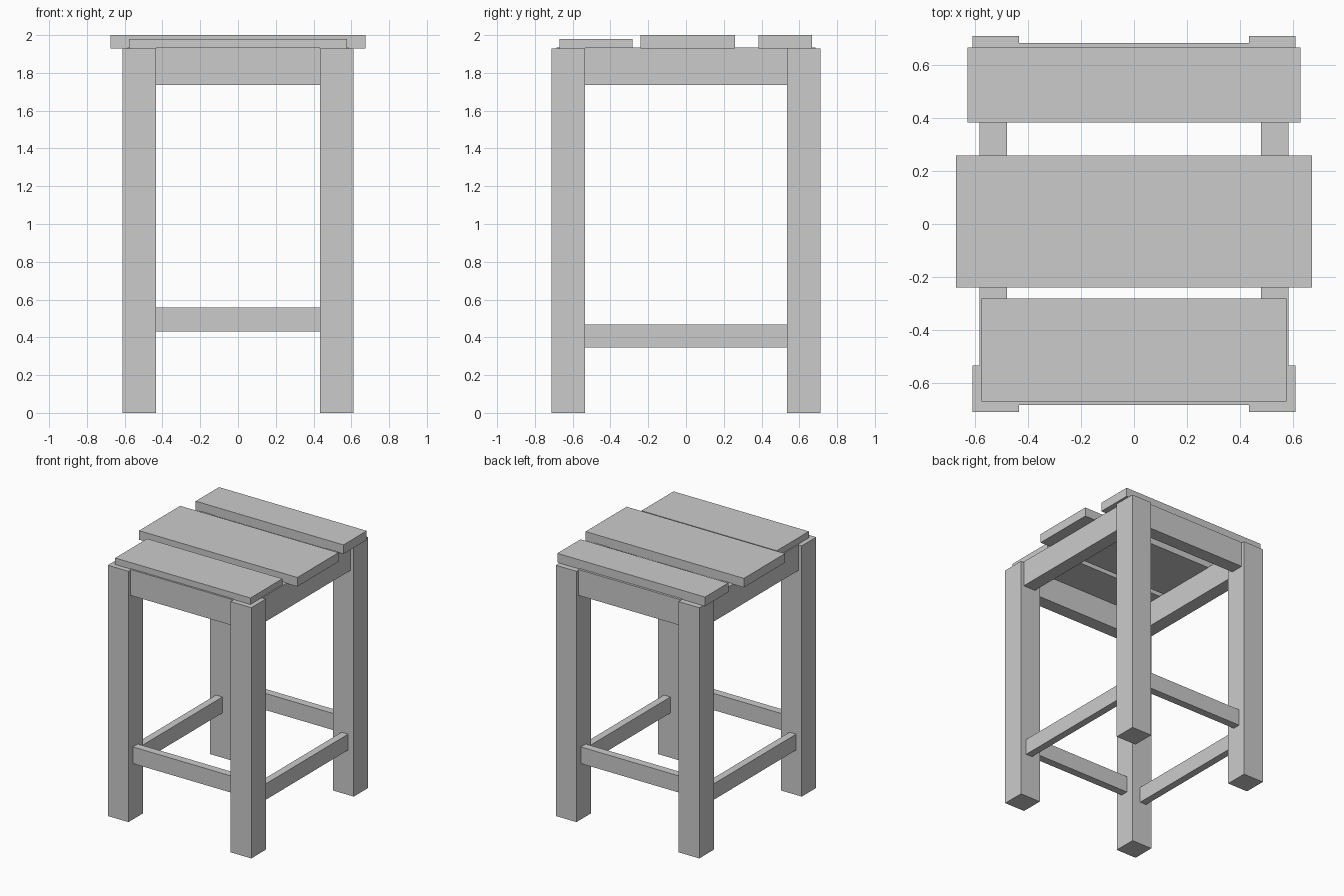
import bpy

if "Cube" in bpy.data.objects:
    bpy.data.objects.remove(bpy.data.objects["Cube"])


def box(name, x, y, z):
    """Box from (min, max) ranges on each axis."""
    verts = [(a, b, c) for c in z for a, b in
             ((x[0], y[0]), (x[1], y[0]), (x[1], y[1]), (x[0], y[1]))]
    faces = [(3, 2, 1, 0), (4, 5, 6, 7), (0, 1, 5, 4),
             (1, 2, 6, 5), (2, 3, 7, 6), (3, 0, 4, 7)]
    mesh = bpy.data.meshes.new(name)
    mesh.from_pydata(verts, [], faces)
    obj = bpy.data.objects.new(name, mesh)
    bpy.context.collection.objects.link(obj)
    return obj


def span(sign, inner, outer):
    """Range between two distances on one side of the centre."""
    return tuple(sorted((sign * inner, sign * outer)))


LEG_X, LEG_Y = (0.435, 0.611), (0.535, 0.711)
LEG_TOP = 1.93

# Four square legs
for sy, depth in ((-1, "front"), (1, "back")):
    for sx, side in ((-1, "left"), (1, "right")):
        box(f"{depth}_{side}_leg", span(sx, *LEG_X), span(sy, *LEG_Y), (0, LEG_TOP))

# Front and back aprons and foot rails
for s, name in ((-1, "front"), (1, "back")):
    x = (-LEG_X[0], LEG_X[0])
    box(f"{name}_apron", x, span(s, 0.58, 0.685), (1.735, 1.934))
    box(f"{name}_foot_rail", x, span(s, 0.597, 0.657), (0.43, 0.558))

# Side aprons and foot rails, set slightly lower
for s, name in ((-1, "left"), (1, "right")):
    y = (-LEG_Y[0], LEG_Y[0])
    box(f"{name}_apron", span(s, 0.48, 0.585), y, (1.735, 1.934))
    box(f"{name}_foot_rail", span(s, 0.507, 0.563), y, (0.345, 0.468))

# Three uneven seat slats
box("front_seat_slat", (-0.576, 0.576), (-0.671, -0.282), (LEG_TOP, 1.98))
box("middle_seat_slat", (-0.674, 0.674), (-0.241, 0.259), (LEG_TOP, 2.0))
box("back_seat_slat", (-0.629, 0.629), (0.384, 0.667), (LEG_TOP, 2.0))
